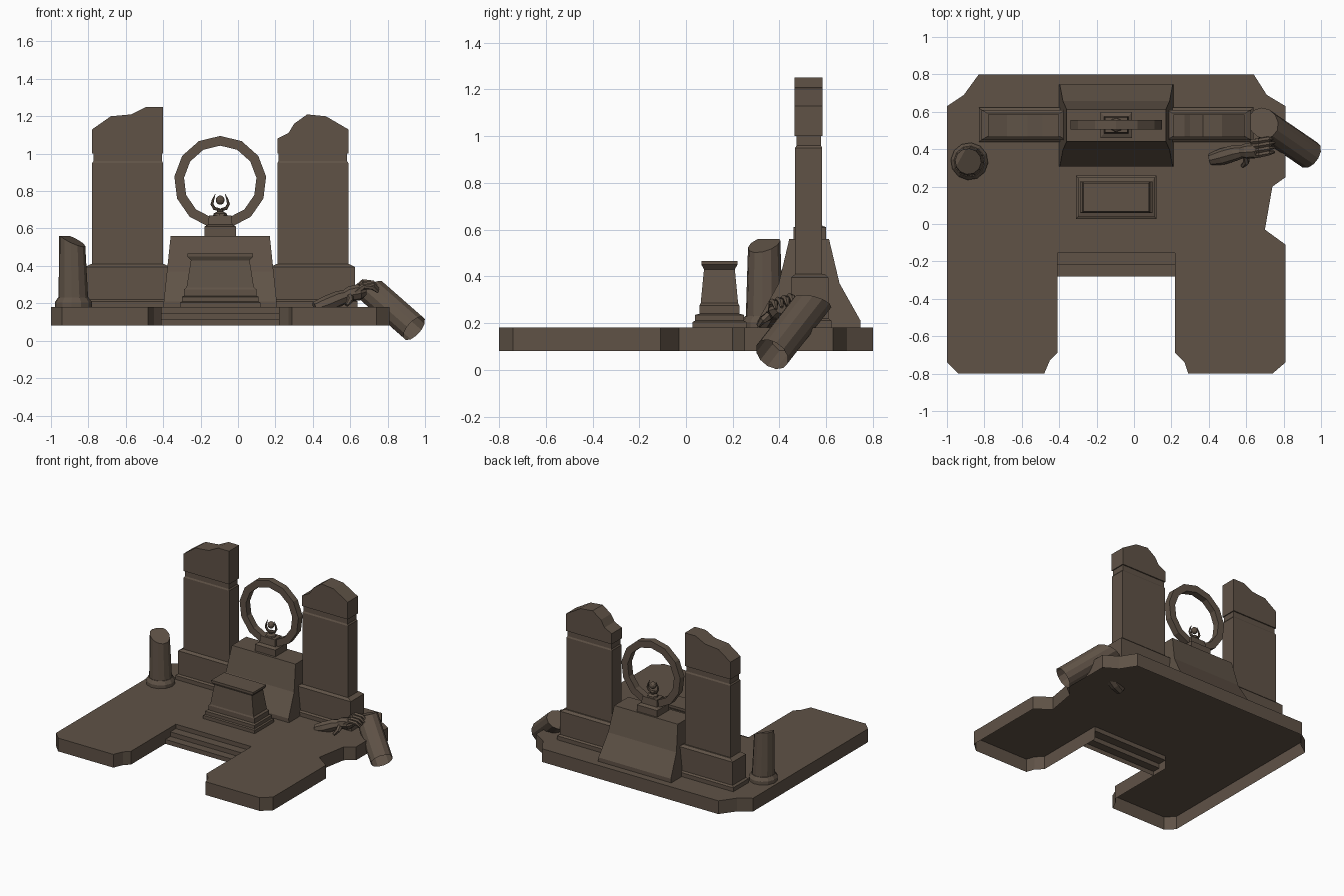
import bpy, bmesh, math
from mathutils import Vector

if "Cube" in bpy.data.objects:
    bpy.data.objects.remove(bpy.data.objects["Cube"], do_unlink=True)

stone = bpy.data.materials.new("brown stone")
stone.use_nodes = True
COLOUR = (0.115, 0.085, 0.062, 1)
stone.diffuse_color = COLOUR
stone.node_tree.nodes["Principled BSDF"].inputs["Base Color"].default_value = COLOUR

AXIS = -0.095      # centre line of the shrine
WALL_Y = 0.525     # depth of the pillars and ring


def finish(name, bm):
    bmesh.ops.recalc_face_normals(bm, faces=bm.faces)
    mesh = bpy.data.meshes.new(name)
    bm.to_mesh(mesh)
    bm.free()
    mesh.materials.append(stone)
    obj = bpy.data.objects.new(name, mesh)
    bpy.context.collection.objects.link(obj)
    return obj


def loft_bm(sections, start=True, end=True, closed=False):
    """Skin a list of point rings."""
    bm = bmesh.new()
    rings = [[bm.verts.new(p) for p in s] for s in sections]
    pairs = list(zip(rings, rings[1:]))
    if closed:
        pairs.append((rings[-1], rings[0]))
    for a, b in pairs:
        n = len(a)
        for i in range(n):
            j = (i + 1) % n
            bm.faces.new((a[i], a[j], b[j], b[i]))
    if start and not closed:
        bm.faces.new(rings[0][::-1])
    if end and not closed:
        bm.faces.new(rings[-1])
    return bm


def block(name, x, y, levels, end=True):
    """Stacked rectangles: levels are (half width, half depth, z)."""
    signs = ((-1, -1), (1, -1), (1, 1), (-1, 1))
    secs = [[(x + i * hx, y + j * hy, z) for i, j in signs] for hx, hy, z in levels]
    return finish(name, loft_bm(secs, start=False, end=end))


def tube_bm(points, radii, sides=8, start=True, end=True):
    pts = [Vector(p) for p in points]
    secs = []
    for k, p in enumerate(pts):
        t = (pts[min(k + 1, len(pts) - 1)] - pts[max(k - 1, 0)]).normalized()
        u = t.cross(Vector((0.1, 1, 0.2))).normalized()
        v = t.cross(u)
        angles = [math.tau * i / sides for i in range(sides)]
        secs.append([p + radii[k] * (u * math.cos(a) + v * math.sin(a)) for a in angles])
    return loft_bm(secs, start, end)


def cut(bm, point, normal):
    """Slice off everything beyond a plane and cap the break."""
    geom = bm.verts[:] + bm.edges[:] + bm.faces[:]
    r = bmesh.ops.bisect_plane(bm, geom=geom, plane_co=point, plane_no=normal, clear_outer=True)
    edges = [e for e in r["geom_cut"] if isinstance(e, bmesh.types.BMEdge)]
    bmesh.ops.contextual_create(bm, geom=edges)


# Platform: open-bottomed slab with a stair bay at the front
outline = [(0.81, 0.63), (0.81, 0.25), (0.74, 0.20), (0.70, -0.03), (0.81, -0.11),
           (0.81, -0.74), (0.74, -0.80), (0.29, -0.80), (0.27, -0.74), (0.22, -0.69),
           (0.22, -0.155), (-0.41, -0.155), (-0.41, -0.69), (-0.45, -0.73), (-0.48, -0.80),
           (-0.94, -0.80), (-1, -0.74), (-1, 0.63), (-0.91, 0.69), (-0.83, 0.80),
           (0.64, 0.80), (0.71, 0.69)]
bm = loft_bm([[(x, y, z) for x, y in outline] for z in (0.08, 0.18)], start=False)
back = [f for f in bm.faces if abs(f.normal.z) < 0.5
        and all(abs(v.co.y + 0.155) < 0.001 for v in f.verts)]
bmesh.ops.delete(bm, geom=back, context="FACES_ONLY")
finish("platform", bm)

# Steps
steps = [(-0.155, 0.18), (-0.155, 0.147), (-0.22, 0.147), (-0.22, 0.113),
         (-0.28, 0.113), (-0.28, 0.08)]
bm = bmesh.new()
rows = [[bm.verts.new((x, y, z)) for x in (-0.41, 0.22)] for y, z in steps]
for a, b in zip(rows, rows[1:]):
    bm.faces.new((a[0], b[0], b[1], a[1]))
finish("front_steps", bm)

# Two broken pillars with plinths
tops = {-1: [(-0.78, 1.13), (-0.68, 1.20), (-0.57, 1.21), (-0.49, 1.25), (-0.40, 1.25)],
        1: [(0.21, 1.08), (0.27, 1.11), (0.30, 1.16), (0.37, 1.21), (0.47, 1.20), (0.59, 1.13)]}
for side, label in ((-1, "right"), (1, "left")):
    x = AXIS + side * 0.495
    block(label + "_pillar_plinth", x, 0.53, [
        (0.24, 0.092, 0.18), (0.24, 0.092, 0.21), (0.225, 0.08, 0.22),
        (0.225, 0.08, 0.395), (0.195, 0.063, 0.41)])
    block(label + "_pillar_shaft", x, WALL_Y, [
        (0.19, 0.058, 0.40), (0.19, 0.058, 0.95), (0.183, 0.052, 0.96), (0.183, 0.052, 1.01)])
    top = tops[side]
    profile = [(top[0][0], 1.0)] + top + [(top[-1][0], 1.0)]
    finish(label + "_pillar_broken_top", loft_bm(
        [[(px, WALL_Y + d, pz) for px, pz in profile] for d in (-0.06, 0.06)]))

# Central pedestal and small stand
block("pedestal", AXIS, 0.527, [
    (0.305, 0.22, 0.18), (0.302, 0.22, 0.21), (0.285, 0.13, 0.37), (0.265, 0.085, 0.56)])
block("ring_stand", AXIS, 0.53, [
    (0.085, 0.07, 0.56), (0.085, 0.07, 0.61), (0.065, 0.045, 0.62), (0.06, 0.04, 0.67)])

# Standing ring
SIDES = 13
sections = []
for i in range(SIDES):
    a = math.pi / 2 + math.tau * i / SIDES
    sections.append([(AXIS + r * math.cos(a), 0.53 + d, 0.848 + r * math.sin(a))
                     for r, d in ((0.247, -0.025), (0.247, 0.025), (0.195, 0.025), (0.195, -0.025))])
finish("standing_ring", loft_bm(sections, closed=True))

# Orb cradled by two curved horns
finish("orb_foot", tube_bm([(AXIS, 0.53, z) for z in (0.67, 0.68, 0.69, 0.705)],
                           (0.038, 0.035, 0.016, 0.022)))
bm = bmesh.new()
bmesh.ops.create_uvsphere(bm, u_segments=10, v_segments=6, radius=0.025)
bmesh.ops.translate(bm, vec=(AXIS, 0.53, 0.752), verts=bm.verts)
finish("orb", bm)
for s, label in ((-1, "right"), (1, "left")):
    path = [(0.005, 0.70), (0.032, 0.708), (0.044, 0.73), (0.038, 0.755), (0.026, 0.785)]
    finish(label + "_horn", tube_bm([(AXIS + s * x, 0.53, z) for x, z in path],
                                    (0.009, 0.009, 0.008, 0.006, 0.001), 6))

# Altar
block("altar", AXIS, 0.143, [
    (0.215, 0.115, 0.18), (0.215, 0.115, 0.205), (0.205, 0.105, 0.21), (0.205, 0.105, 0.235),
    (0.193, 0.085, 0.24), (0.193, 0.085, 0.275), (0.18, 0.08, 0.285),
    (0.157, 0.066, 0.43), (0.175, 0.077, 0.45), (0.175, 0.077, 0.465)])

# Broken standing column
CX, CY = -0.88, 0.335
finish("column_base", tube_bm([(CX, CY, z) for z in (0.18, 0.205, 0.22, 0.23)],
                              (0.1, 0.1, 0.09, 0.083), 12, start=False))
bm = tube_bm([(CX, CY, 0.21), (CX - 0.01, CY, 0.65)], (0.08, 0.066), 12, start=False)
cut(bm, (CX, CY, 0.535), (0.45, -0.25, 1))
cut(bm, (CX, CY, 0.56), (0, 0, 1))
finish("column_stump", bm)

# Fallen column leaning over the edge, hollow at its lower end
low, lean = Vector((0.942, 0.368, 0.066)), Vector((-0.669, 0.458, 0.587))
bm = tube_bm([low, low + lean * 0.6], (0.078, 0.078), 12, start=False)
cut(bm, (0.70, 0.535, 0.29), (-0.35, 0.15, 0.9))
cut(bm, (0.70, 0.535, 0.32), (0, 0, 1))
finish("fallen_column", bm)

# Broken stone arm with a grasping hand
finish("stone_forearm", tube_bm(
    [(0.41, 0.345, 0.175), (0.47, 0.36, 0.195), (0.54, 0.38, 0.225), (0.60, 0.39, 0.245)],
    (0.033, 0.044, 0.043, 0.03)))
finish("stone_palm", tube_bm(
    [(0.56, 0.385, 0.235), (0.60, 0.39, 0.25), (0.65, 0.395, 0.26), (0.68, 0.405, 0.265)],
    (0.028, 0.042, 0.044, 0.025)))
for i in range(4):
    y, z = 0.365 + 0.025 * i, 0.255 + 0.008 * i
    finish(f"stone_finger_{i + 1}", tube_bm(
        [(0.63, y, z), (0.67, y + 0.005, z + 0.035), (0.72, y + 0.015, z + 0.03),
         (0.75, y + 0.02, z + 0.005)], (0.015, 0.016, 0.014, 0.007), 6))
finish("stone_thumb", tube_bm(
    [(0.60, 0.37, 0.24), (0.60, 0.33, 0.215), (0.58, 0.31, 0.19)], (0.02, 0.017, 0.01), 6))
